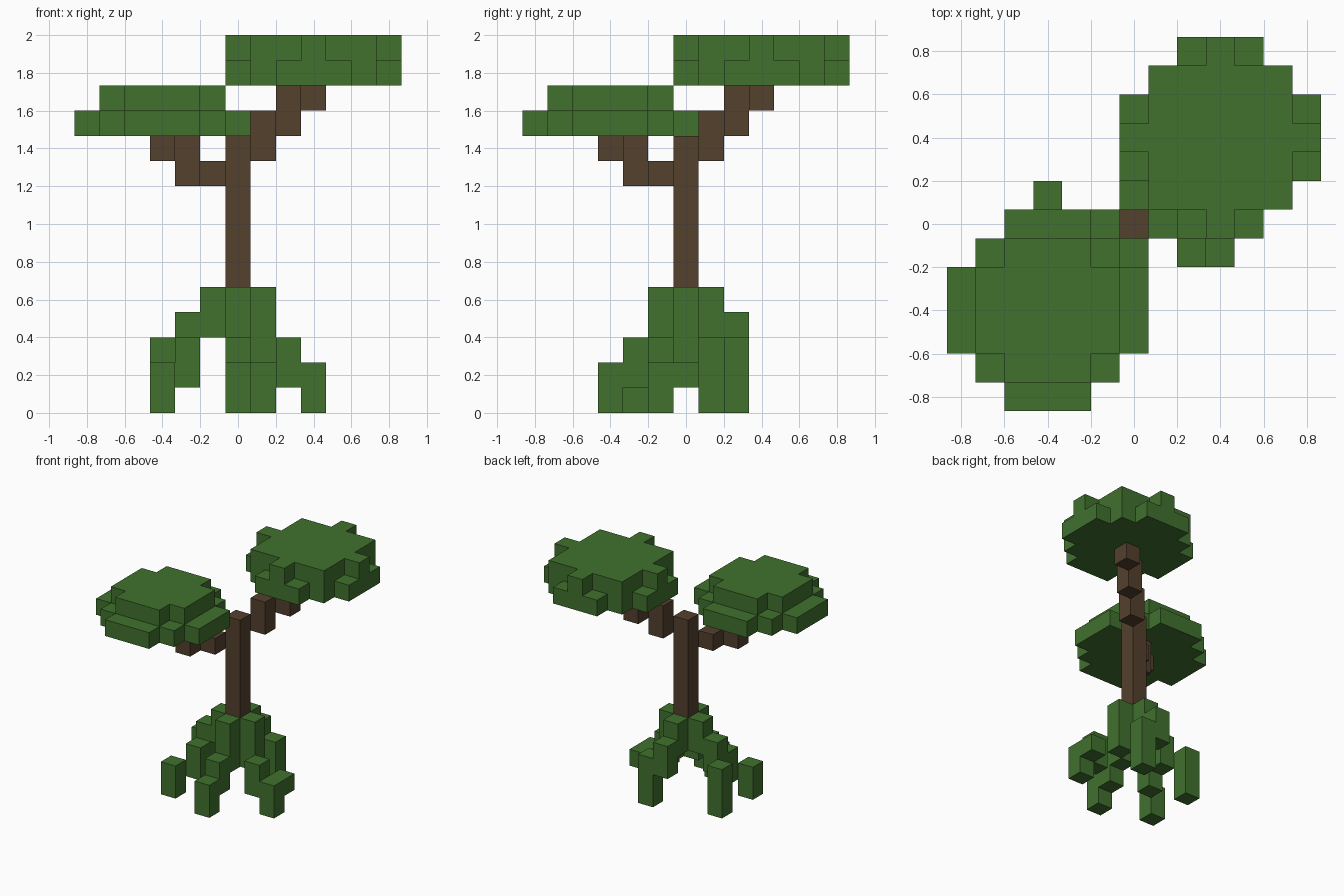
import bpy
import bmesh
from mathutils import Vector

cube = bpy.data.objects.get("Cube")
if cube:
    bpy.data.objects.remove(cube, do_unlink=True)

U = 2 / 15  # edge of one block


def material(name, rgb):
    mat = bpy.data.materials.new(name)
    mat.use_nodes = True
    color = (*rgb, 1)
    mat.diffuse_color = color
    mat.node_tree.nodes["Principled BSDF"].inputs["Base Color"].default_value = color
    return mat


leaf_green = material("leaf green", (0.052, 0.165, 0.027))
bark_brown = material("bark brown", (0.088, 0.052, 0.027))


def column(x, y, low, high):
    """Stack of blocks from layer low to layer high."""
    return {(x, y, z) for z in range(low, high + 1)}


def disc(cx, cy, z, rim=None, corners=True):
    """Five by five layer, with rim blocks reaching out on every side."""
    cells = set()
    for i in range(-3, 4):
        for j in range(-3, 4):
            far, near = max(abs(i), abs(j)), min(abs(i), abs(j))
            inside = far < 3 and (corners or near < 2)
            on_rim = far == 3 and rim is not None and near <= rim
            if inside or on_rim:
                cells.add((cx + i, cy + j, z))
    return cells


def build(name, cells, mat):
    """Skin a set of blocks with only its outer faces."""
    bm = bmesh.new()
    for cell in sorted(cells):
        centre = Vector(cell) + Vector((0, 0, 0.5))
        for axis in range(3):
            for sign in (-1, 1):
                normal = Vector((0, 0, 0))
                normal[axis] = sign
                if tuple(int(a + b) for a, b in zip(cell, normal)) in cells:
                    continue
                side = Vector((0, 0, 0))
                side[(axis + 1) % 3] = 0.5
                up = normal.cross(side)
                mid = centre + normal / 2
                ring = (mid - side - up, mid + side - up, mid + side + up, mid - side + up)
                bm.faces.new([bm.verts.new(p * U) for p in ring])
    bmesh.ops.remove_doubles(bm, verts=bm.verts, dist=0.001)
    bmesh.ops.dissolve_limit(bm, angle_limit=0.01, verts=bm.verts, edges=bm.edges)
    mesh = bpy.data.meshes.new(name)
    bm.to_mesh(mesh)
    bm.free()
    mesh.materials.append(mat)
    obj = bpy.data.objects.new(name, mesh)
    bpy.context.scene.collection.objects.link(obj)


# Trunk and the two stepped branches
build("trunk", column(0, 0, 5, 10), bark_brown)
build("high_branch", column(1, 1, 10, 11) | column(2, 2, 11, 12) | column(3, 3, 12, 12), bark_brown)
build("low_branch", column(-1, -1, 9, 9) | column(-2, -2, 9, 10) | column(-3, -3, 10, 10), bark_brown)

# Leaf canopies
build("high_canopy", disc(3, 3, 13, rim=1) | disc(3, 3, 14, rim=0), leaf_green)
build("low_canopy", disc(-3, -3, 11, rim=1) | disc(-3, -3, 12, corners=False), leaf_green)

# Stepped roots: x, y, lowest layer, highest layer
roots = {
    "front_root": [(0, -1, 2, 4), (0, -2, 1, 2), (0, -3, 0, 1)],
    "left_root": [(1, 0, 2, 4), (2, -1, 1, 2), (3, -1, 0, 1), (3, 0, 1, 1)],
    "back_root": [(0, 1, 3, 4), (0, 2, 2, 3), (1, 2, 0, 2)],
    "right_root": [(-1, 0, 3, 4), (-2, 0, 2, 3), (-2, -1, 1, 2), (-3, -2, 0, 1), (-3, 1, 0, 2)],
}
for name, steps in roots.items():
    build(name, set().union(*(column(*s) for s in steps)), leaf_green)
